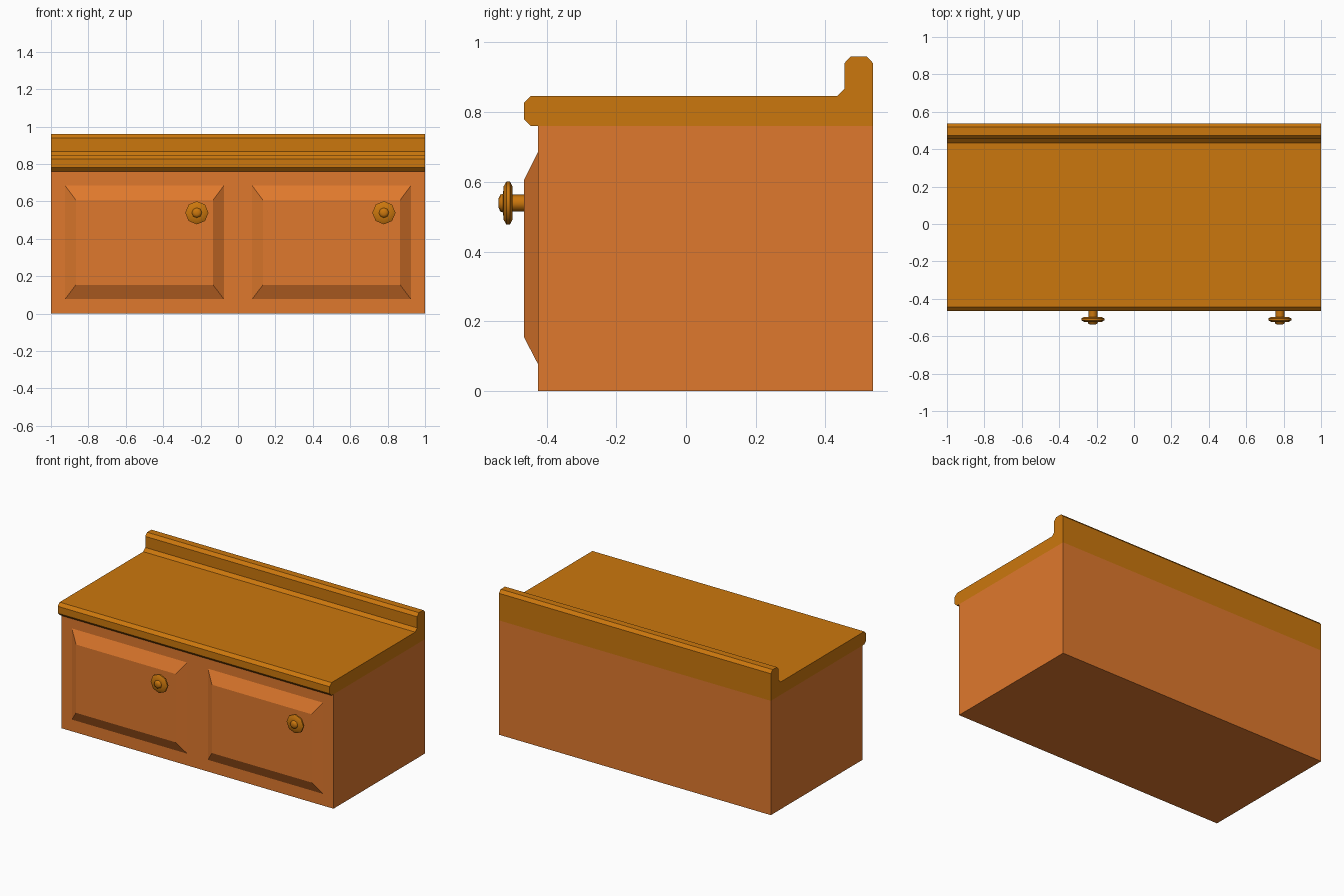
import bpy, bmesh, math

if "Cube" in bpy.data.objects:
    bpy.data.objects.remove(bpy.data.objects["Cube"])

def material(name, color):
    m = bpy.data.materials.new(name)
    m.diffuse_color = color
    m.use_nodes = True
    m.node_tree.nodes["Principled BSDF"].inputs["Base Color"].default_value = m.diffuse_color
    return m

WOOD = material("wood", (0.74, 0.19, 0.026, 1))
OCHRE = material("ochre", (0.60, 0.185, 0.004, 1))

def loft(name, rings, mat, closed_ends=True):
    """Skin a list of equal-length rings and cap both ends."""
    bm = bmesh.new()
    loops = [[bm.verts.new(p) for p in ring] for ring in rings]
    n = len(loops[0])
    for a, b in zip(loops, loops[1:]):
        for i in range(n):
            j = (i + 1) % n
            bm.faces.new((a[i], a[j], b[j], b[i]))
    if closed_ends:
        bm.faces.new(loops[0])
        bm.faces.new(loops[-1])
    bmesh.ops.recalc_face_normals(bm, faces=bm.faces)
    mesh = bpy.data.meshes.new(name)
    bm.to_mesh(mesh)
    bm.free()
    mesh.materials.append(mat)
    ob = bpy.data.objects.new(name, mesh)
    bpy.context.collection.objects.link(ob)
    return ob

def rect(x0, x1, y, z0, z1):
    return [(x0, y, z0), (x1, y, z0), (x1, y, z1), (x0, y, z1)]

FRONT, BACK = -0.425, 0.537

# Cabinet box
loft("cabinet_body", [rect(-1, 1, FRONT, 0, 0.76), rect(-1, 1, BACK, 0, 0.76)], WOOD)

# Worktop with chamfered front edge and raised back lip, extruded along x
profile = [(-0.445, 0.76), (-0.465, 0.78), (-0.465, 0.826), (-0.445, 0.846),
           (0.433, 0.846), (0.454, 0.866), (0.454, 0.94), (0.473, 0.96),
           (0.518, 0.96), (BACK, 0.94), (BACK, 0.76)]
loft("worktop", [[(x, y, z) for y, z in profile] for x in (-1, 1)], OCHRE)

# Knob profile as (y, radius): stem, flange, domed cap
knob = [(-0.455, 0.024), (-0.498, 0.024), (-0.498, 0.048), (-0.505, 0.062),
        (-0.515, 0.062), (-0.523, 0.048), (-0.525, 0.027), (-0.533, 0.024),
        (-0.538, 0.012)]

for side, cx in (("left", -0.5), ("right", 0.5)):
    # Raised door panel with sloped borders
    loft(side + "_door_panel",
         [rect(cx - 0.424, cx + 0.424, FRONT, 0.078, 0.684),
          rect(cx - 0.367, cx + 0.367, -0.464, 0.153, 0.607)], WOOD)
    # Eight-sided door knob
    kx, kz = cx + 0.28, 0.539
    rings = [[(kx + r * math.sin(i * math.pi / 4), y, kz + r * math.cos(i * math.pi / 4))
              for i in range(8)] for y, r in knob]
    ob = loft(side + "_knob", rings, OCHRE)
    bpy.ops.object.select_all(action='DESELECT')
    ob.select_set(True)
    bpy.context.view_layer.objects.active = ob
    bpy.ops.object.shade_smooth_by_angle(angle=math.radians(50))
